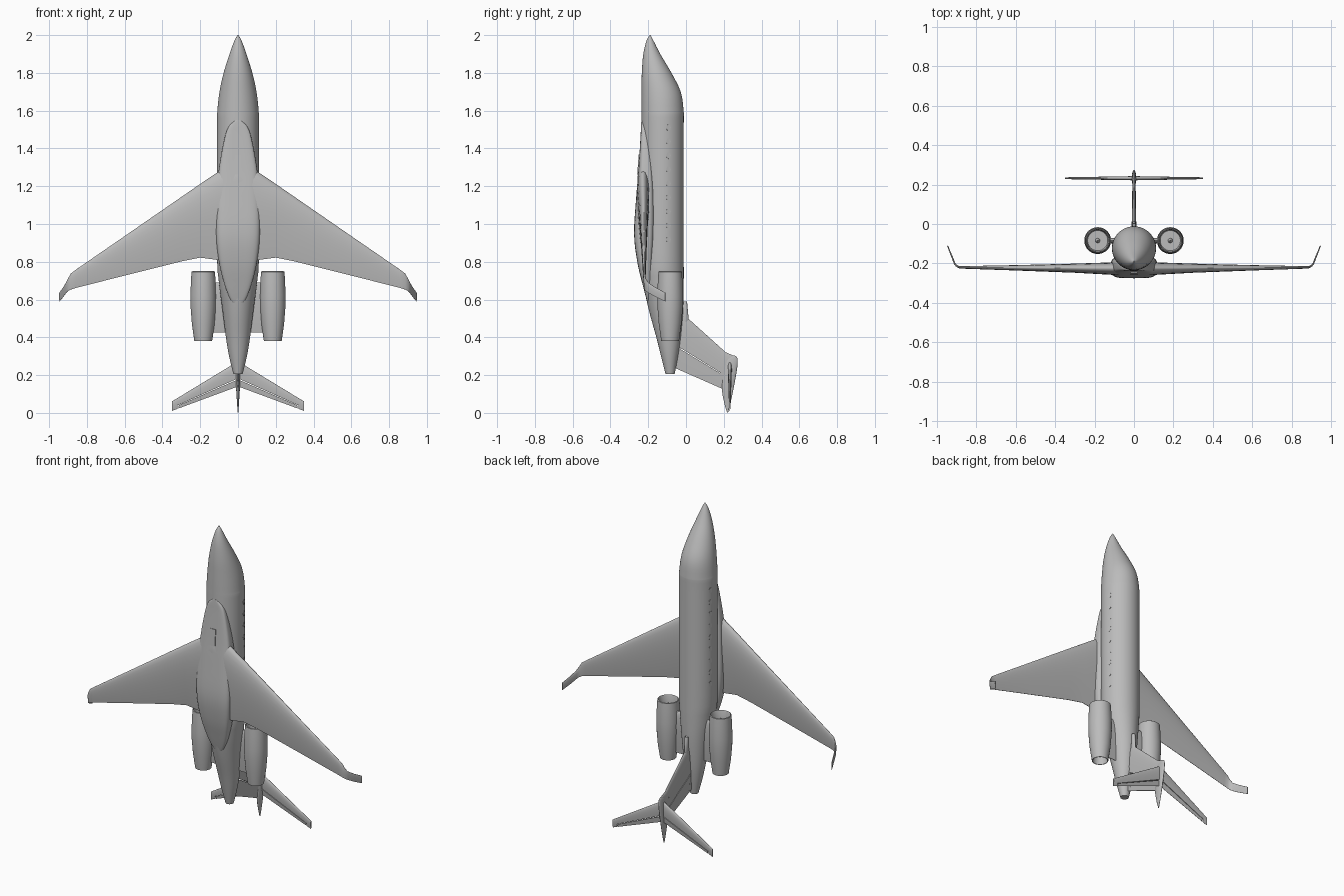
import bpy, bmesh, math
from mathutils import Vector

if "Cube" in bpy.data.objects:
    bpy.data.objects.remove(bpy.data.objects["Cube"], do_unlink=True)

grey = bpy.data.materials.new("light grey paint")
grey.use_nodes = True
grey.diffuse_color = (0.5, 0.5, 0.5, 1)
grey.node_tree.nodes["Principled BSDF"].inputs["Base Color"].default_value = (0.5, 0.5, 0.5, 1)
parts = []


def finish(name, bm, mirror=False):
    bmesh.ops.remove_doubles(bm, verts=bm.verts, dist=1e-5)
    bmesh.ops.recalc_face_normals(bm, faces=bm.faces)
    mesh = bpy.data.meshes.new(name)
    bm.to_mesh(mesh)
    bm.free()
    mesh.materials.append(grey)
    ob = bpy.data.objects.new(name, mesh)
    bpy.context.collection.objects.link(ob)
    if mirror:
        mod = ob.modifiers.new("Mirror", 'MIRROR')
        mod.use_mirror_merge = False
    parts.append(ob)
    return ob


def loft(name, rings, mirror=False):
    """Skin a row of closed rings and cap both ends."""
    bm = bmesh.new()
    rows = [[bm.verts.new(p) for p in ring] for ring in rings]
    n = len(rows[0])
    for a, b in zip(rows, rows[1:]):
        for i in range(n):
            j = (i + 1) % n
            bm.faces.new((a[i], a[j], b[j], b[i]))
    bm.faces.new(rows[0])
    bm.faces.new(rows[-1])
    return finish(name, bm, mirror)


def refine(rows, steps=4):
    """Catmull-Rom interpolation between stations."""
    pts = [Vector(r) for r in rows]
    out = []
    for i in range(len(pts) - 1):
        p0, p1, p2, p3 = pts[max(i - 1, 0)], pts[i], pts[i + 1], pts[min(i + 2, len(pts) - 1)]
        for s in range(steps):
            t = s / steps
            out.append(p1 + (p2 - p0) * (t / 2) + (2 * p0 - 5 * p1 + 4 * p2 - p3) * (t * t / 2)
                       + (3 * p1 - p0 - 3 * p2 + p3) * (t ** 3 / 2))
    return out + [pts[-1]]


def body(name, rows, power=2.0, n=48, x=0, mirror=False):
    """Loft along z from stations (z, low y, high y, half width)."""
    rings = []
    for z, lo, hi, hw in rows:
        ring = []
        for i in range(n):
            a = math.tau * i / n
            c, s = math.cos(a), math.sin(a)
            ring.append((x + math.copysign(abs(c) ** (2 / power), c) * hw,
                         (lo + hi) / 2 + math.copysign(abs(s) ** (2 / power), s) * (hi - lo) / 2, z))
        rings.append(ring)
    return loft(name, rings, mirror)


def foil(name, stations, start=0.0, end=1.0, mirror=False, n=14):
    """Aerofoil skin between two chord fractions.
    Stations: (x, y, leading z, trailing z, thickness, normal angle in xy)."""
    rings = []
    for x, y, lead, trail, thick, angle in stations:
        nx, ny = math.cos(math.radians(angle)), math.sin(math.radians(angle))
        top, low = [], []
        for i in range(n + 1):
            t = start + (end - start) * (1 - math.cos(math.pi * i / n)) / 2
            h = 5 * thick * (0.2969 * math.sqrt(t) - 0.126 * t - 0.3516 * t * t
                             + 0.2843 * t ** 3 - 0.1015 * t ** 4) + 0.0006
            z = lead + (trail - lead) * t
            top.append((x + nx * h, y + ny * h, z))
            low.append((x - nx * h, y - ny * h, z))
        rings.append(top + low[::-1])
    return loft(name, rings, mirror)


# Fuselage
body("fuselage", refine([
    (2.0, -0.192, -0.188, 0.002), (1.97, -0.209, -0.172, 0.019), (1.9, -0.226, -0.136, 0.045),
    (1.8, -0.234, -0.077, 0.076), (1.7, -0.235, -0.028, 0.098), (1.6, -0.235, -0.013, 0.109),
    (1.5, -0.235, -0.012, 0.111), (0.85, -0.235, -0.012, 0.111), (0.7, -0.228, -0.012, 0.102),
    (0.55, -0.198, -0.015, 0.083), (0.4, -0.157, -0.027, 0.064), (0.3, -0.132, -0.042, 0.047),
    (0.205, -0.108, -0.06, 0.024)]))

# Flat-bottomed belly fairing
body("belly_fairing", refine([
    (1.55, -0.236, -0.215, 0.012), (1.52, -0.238, -0.205, 0.046), (1.46, -0.241, -0.195, 0.07),
    (1.3, -0.251, -0.175, 0.1), (1.15, -0.263, -0.165, 0.114), (0.95, -0.275, -0.165, 0.117),
    (0.8, -0.258, -0.175, 0.101), (0.68, -0.23, -0.18, 0.072), (0.6, -0.209, -0.175, 0.04),
    (0.56, -0.197, -0.17, 0.01)]), power=4.0)

# Belly access panel
bm = bmesh.new()
bmesh.ops.create_cube(bm, size=1)
bmesh.ops.scale(bm, vec=(0.036, 0.009, 0.105), verts=bm.verts)
panel = finish("belly_panel", bm)
panel.location = (0, -0.25, 1.315)
panel.rotation_euler.x = -0.075

# Wings with blended winglets
foil("wing", [
    (0.0, -0.226, 1.345, 0.81, 0.064, 90), (0.11, -0.226, 1.273, 0.81, 0.062, 90),
    (0.2, -0.225, 1.212, 0.822, 0.054, 90), (0.3, -0.224, 1.143, 0.802, 0.045, 90),
    (0.6, -0.222, 0.936, 0.727, 0.026, 90), (0.86, -0.22, 0.757, 0.661, 0.012, 90),
    (0.885, -0.219, 0.738, 0.653, 0.01, 100), (0.9, -0.212, 0.71, 0.645, 0.008, 130),
    (0.909, -0.2, 0.69, 0.636, 0.007, 155), (0.925, -0.16, 0.664, 0.614, 0.006, 160),
    (0.945, -0.11, 0.637, 0.59, 0.004, 160)], mirror=True)

# Engine nacelles: lip, intake with fan and spinner, exhaust
engine_x, engine_y = 0.184, -0.084
profile = [(0.0005, 0.73), (0.008, 0.715), (0.012, 0.7), (0.051, 0.7), (0.055, 0.742),
           (0.058, 0.75), (0.062, 0.747), (0.065, 0.7), (0.068, 0.62), (0.067, 0.56),
           (0.06, 0.47), (0.047, 0.38), (0.043, 0.38), (0.04, 0.43), (0.02, 0.43), (0.0005, 0.4)]
body("engine_nacelle", [(z, engine_y - r, engine_y + r, r) for r, z in profile],
     x=engine_x, n=40, mirror=True)
foil("engine_pylon", [(x, engine_y, 0.69, 0.425, 0.026, 90) for x in (0.03, 0.135)], mirror=True)


def fin_station(y, thick):
    return (0, y, 0.51 - 0.9 * y, 0.212 - 0.44 * y, thick, 0)


# Vertical fin and rudder with a hinge gap
span = [fin_station(-0.07, 0.024), fin_station(0.0, 0.022), fin_station(0.185, 0.016)]
foil("fin", span, 0.0, 0.62)
foil("rudder", span, 0.638, 1.0)
foil("fin_root", [fin_station(-0.07, 0.025), fin_station(-0.03, 0.025)])
foil("fin_tip", [fin_station(0.18, 0.016), fin_station(0.21, 0.015),
                 (0, 0.25, 0.304, 0.19, 0.012, 0)])

# Air inlet at the fin base
body("fin_inlet", [(0.56, -0.012, 0.002, 0.007), (0.59, -0.014, 0.004, 0.009),
                   (0.585, -0.016, 0.006, 0.011), (0.5, -0.022, 0.014, 0.011),
                   (0.42, -0.05, 0.01, 0.004)], n=20)

# Bullet fairing where the tailplane meets the fin
body("tail_bullet", refine([
    (0.303, 0.24, 0.26, 0.002), (0.285, 0.205, 0.273, 0.008), (0.23, 0.197, 0.27, 0.012),
    (0.13, 0.19, 0.252, 0.01), (0.05, 0.203, 0.235, 0.005), (0.003, 0.217, 0.223, 0.002)]), n=24)


def tail_station(x):
    return (x, 0.232, 0.273 - 0.607 * x, 0.14 - 0.37 * x, 0.02 - 0.034 * x, 90)


# Tailplane and elevators with a hinge gap
tail = [tail_station(x) for x in (0.0, 0.1, 0.315)]
foil("tailplane", tail, 0.0, 0.68, mirror=True)
foil("elevator", tail, 0.72, 1.0, mirror=True)
foil("tailplane_tip", [tail_station(x) for x in (0.32, 0.34, 0.35)], mirror=True)
foil("tailplane_tip_joint", [tail_station(x) for x in (0.31, 0.325)], 0.0, 0.66, mirror=True)

# Cabin windows as thin oval plates
for i in range(9):
    bm = bmesh.new()
    bmesh.ops.create_cone(bm, cap_ends=True, segments=20, radius1=1, radius2=1, depth=1)
    for v in bm.verts:
        across, along, out = v.co
        lean = math.radians(16)
        y, x = across * 0.012, 0.1105 + out * 0.004
        v.co = (x * math.cos(lean) - y * math.sin(lean),
                -0.123 + x * math.sin(lean) + y * math.cos(lean),
                1.51 - 0.074 * i + along * 0.017)
    finish("cabin_window", bm, mirror=True)

# Smooth shading with sharp edges kept
bpy.ops.object.select_all(action='DESELECT')
for ob in parts:
    ob.select_set(True)
bpy.context.view_layer.objects.active = parts[0]
bpy.ops.object.shade_smooth_by_angle(angle=math.radians(35))
